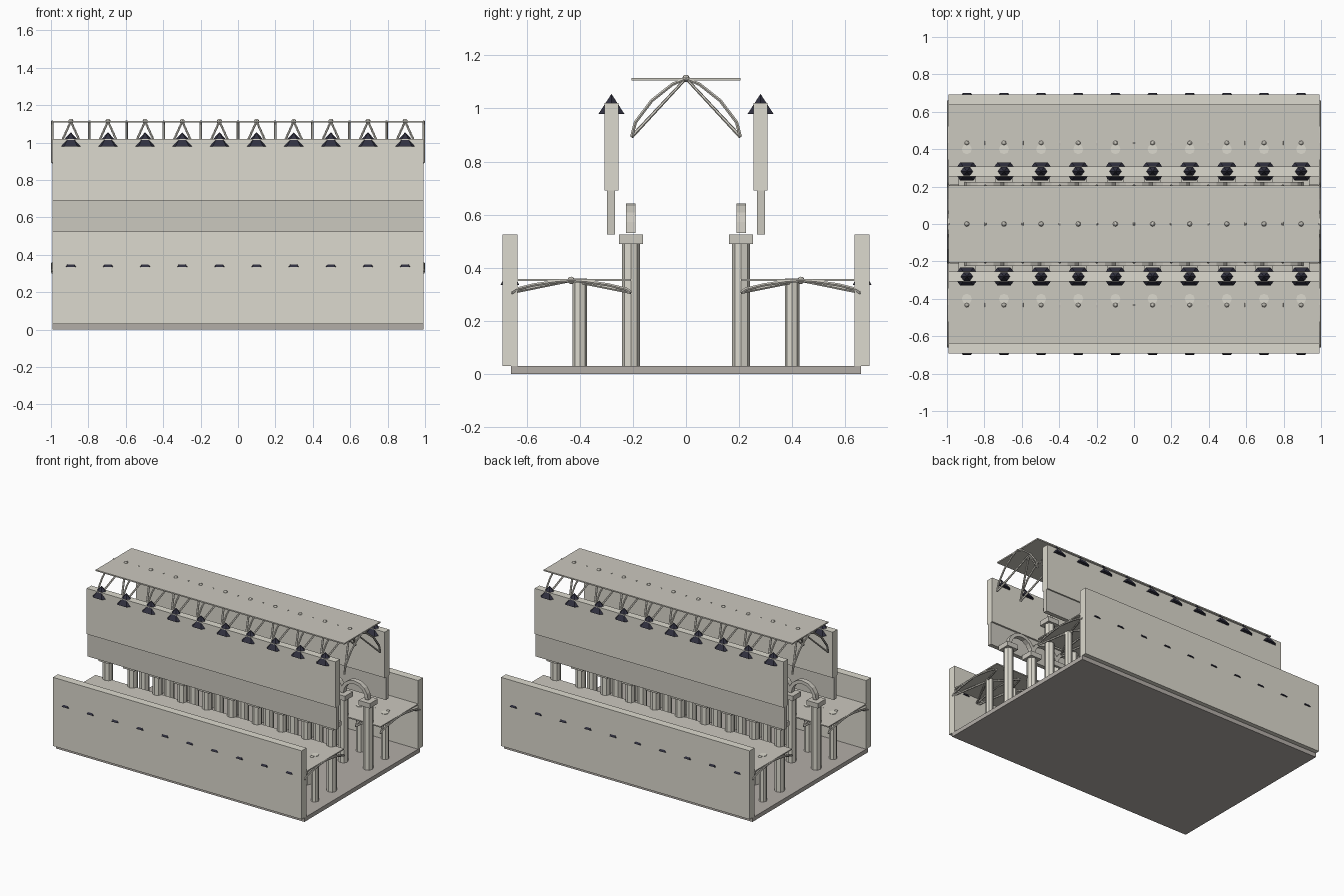
import bpy, bmesh, math
from mathutils import Matrix, Vector

if "Cube" in bpy.data.objects:
    bpy.data.objects.remove(bpy.data.objects["Cube"])

L = 0.993                 # half length
BAYS = 10
STEP = 2 * L / BAYS
CENTRES = [-L + STEP * (i + 0.5) for i in range(BAYS)]
EDGES = [-L + STEP * i for i in range(BAYS + 1)]


def material(name, r, g, b):
    m = bpy.data.materials.new(name)
    m.diffuse_color = (r, g, b, 1)
    m.use_nodes = True
    m.node_tree.nodes["Principled BSDF"].inputs["Base Color"].default_value = m.diffuse_color
    return m


STONE = material("pale_stone", 0.72, 0.70, 0.62)
TRIM = material("trim_stone", 0.60, 0.58, 0.52)
PAVING = material("paving", 0.45, 0.42, 0.39)
GLASS = material("dark_glass", 0.03, 0.03, 0.05)


def finish(name, bm, mat):
    bmesh.ops.recalc_face_normals(bm, faces=bm.faces)
    me = bpy.data.meshes.new(name)
    bm.to_mesh(me)
    bm.free()
    me.materials.append(mat)
    ob = bpy.data.objects.new(name, me)
    bpy.context.collection.objects.link(ob)
    return ob


def add_box(bm, x0, x1, y0, y1, z0, z1):
    m = Matrix.Translation(((x0 + x1) / 2, (y0 + y1) / 2, (z0 + z1) / 2))
    m = m @ Matrix.Diagonal((x1 - x0, y1 - y0, z1 - z0, 1))
    bmesh.ops.create_cube(bm, size=1, matrix=m)


def box(name, y0, y1, z0, z1, mat):
    bm = bmesh.new()
    add_box(bm, -L, L, y0, y1, z0, z1)
    return finish(name, bm, mat)


def cones(name, y, z0, z1, r0, r1, sides, mat, sx=1):
    """Row of cylinders or cones, one per bay, first corner towards y."""
    bm = bmesh.new()
    for x in CENTRES:
        m = (Matrix.Translation((x, y, (z0 + z1) / 2)) @ Matrix.Diagonal((sx, 1, 1, 1))
             @ Matrix.Rotation(math.pi / 2, 4, 'Z'))
        bmesh.ops.create_cone(bm, cap_ends=True, segments=sides, radius1=r0,
                              radius2=r1, depth=z1 - z0, matrix=m)
    return finish(name, bm, mat)


def ribs(name, paths, radius):
    cu = bpy.data.curves.new(name, 'CURVE')
    cu.dimensions = '3D'
    cu.bevel_depth = radius
    cu.bevel_resolution = 1
    cu.use_fill_caps = True
    for pts in paths:
        sp = cu.splines.new('POLY')
        sp.use_smooth = False
        sp.points.add(len(pts) - 1)
        for p, co in zip(sp.points, pts):
            p.co = (*co, 1)
    cu.materials.append(TRIM)
    ob = bpy.data.objects.new(name, cu)
    bpy.context.collection.objects.link(ob)


PROFILE = [(1, 0), (0.93, 0.25), (0.63, 0.62), (0.25, 0.9), (0, 1)]


def vault(name, yc, half, spring, apex, slab0, slab1, boss_r):
    # thin web, curved cross ribs, straight diagonal ribs and bosses
    box(name + "_web", yc - half, yc + half, slab0, slab1, TRIM)
    rise = apex - spring
    arch = [(u, v) for u, v in PROFILE] + [(-u, v) for u, v in PROFILE[-2::-1]]
    ribs(name + "_cross_ribs",
         [[(x, yc + u * half, spring + v * rise) for u, v in arch] for x in EDGES], 0.007)
    diagonals = []
    for x in CENTRES:
        for s in (-1, 1):
            diagonals.append([(x - STEP / 2, yc - s * half, spring), (x, yc, apex),
                              (x + STEP / 2, yc + s * half, spring)])
    ribs(name + "_diagonal_ribs", diagonals, 0.007)
    bm = bmesh.new()
    for x in CENTRES:
        bmesh.ops.create_uvsphere(bm, u_segments=8, v_segments=6, radius=boss_r,
                                  matrix=Matrix.Translation((x, yc, apex)))
    finish(name + "_bosses", bm, TRIM)


def arcade(name, y):
    # round arches from pier to pier, rectangular section
    bm = bmesh.new()
    n, r, t, w, z = 8, STEP / 2, 0.012, 0.0175, 0.53
    for x in EDGES[1:-1]:
        rings = []
        for i in range(n + 1):
            a = math.pi * i / n
            rings.append([bm.verts.new((x + q * math.cos(a), y + d, z + q * math.sin(a)))
                          for q, d in ((r - t, -w), (r + t, -w), (r + t, w), (r - t, w))])
        for a, b in zip(rings, rings[1:]):
            for k in range(4):
                bm.faces.new((a[k], a[(k + 1) % 4], b[(k + 1) % 4], b[k]))
        bm.faces.new(rings[0])
        bm.faces.new(rings[-1])
    finish(name, bm, TRIM)


# floor
box("floor", -0.66, 0.66, 0, 0.03, PAVING)

# nave ceiling
vault("nave_vault", 0, 0.205, 0.893, 1.113, 1.106, 1.115, 0.014)

for side, s in (("front", -1), ("back", 1)):
    # walls
    for part, a, b, z0, z1, mat in (("aisle_wall", 0.636, 0.692, 0.03, 0.525, STONE),
                                    ("gallery_wall", 0.267, 0.297, 0.525, 0.69, TRIM),
                                    ("upper_wall", 0.255, 0.307, 0.69, 1.02, STONE)):
        box(f"{side}_{part}", min(s * a, s * b), max(s * a, s * b), z0, z1, mat)
    # pointed window heads
    cones(f"{side}_upper_window_heads", s * 0.281, 0.98, 1.055, 0.056, 0, 6, GLASS, 1.25)
    cones(f"{side}_aisle_window_heads", s * 0.664, 0.335, 0.4, 0.041, 0, 6, GLASS, 1.1)
    # nave piers and capitals
    cones(f"{side}_nave_piers", s * 0.208, 0.03, 0.49, 0.034, 0.034, 8, STONE)
    bm = bmesh.new()
    for x in CENTRES:
        add_box(bm, x - 0.045, x + 0.045, s * 0.208 - 0.045, s * 0.208 + 0.045, 0.49, 0.525)
    finish(f"{side}_capitals", bm, TRIM)
    arcade(f"{side}_arcade", s * 0.208)
    # aisle columns and ceiling
    cones(f"{side}_aisle_columns", s * 0.4, 0.03, 0.36, 0.027, 0.027, 8, STONE)
    vault(f"{side}_aisle_vault", s * 0.433, 0.225, 0.307, 0.352, 0.349, 0.357, 0.014)
